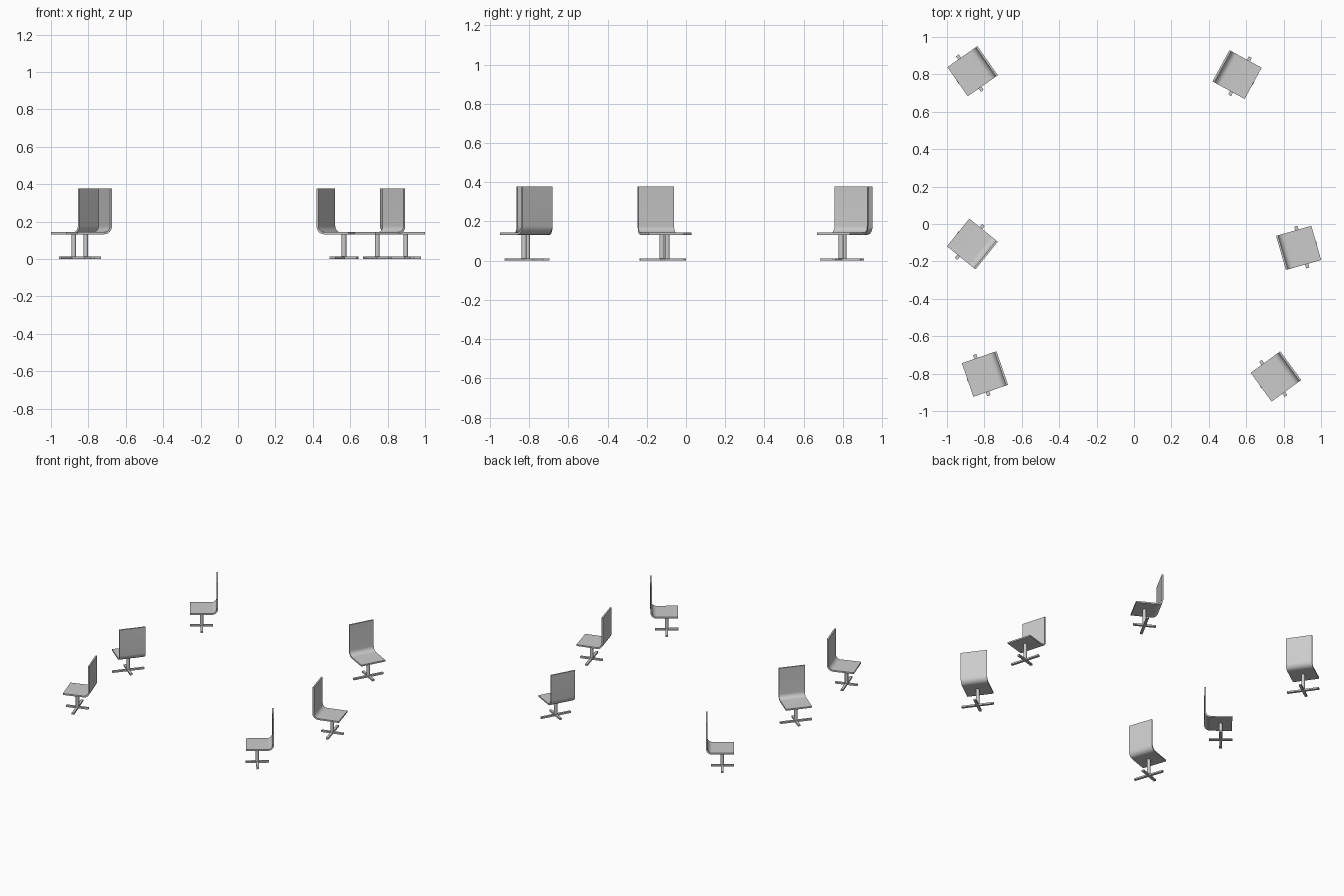
import bpy, bmesh, math
from mathutils import Matrix, Vector

if "Cube" in bpy.data.objects:
    bpy.data.objects.remove(bpy.data.objects["Cube"])

W, D = 0.19, 0.196          # seat width and depth
Z0, TOP, T = 0.132, 0.378, 0.011   # seat underside, back top, shell thickness
R = 0.045                   # outer bend radius
POST_X = 0.018              # pedestal offset towards the front


def finish(bm, name):
    bmesh.ops.recalc_face_normals(bm, faces=bm.faces)
    me = bpy.data.meshes.new(name)
    bm.to_mesh(me)
    bm.free()
    return me


def shell_mesh():
    # L-shaped bent sheet, chair faces +x
    def line(off):
        r, cx, cz = R - off, -D / 2 + R, Z0 + R
        arc = [(cx + r * math.cos(a), cz + r * math.sin(a))
               for a in (math.radians(270 - 90 * i / 8) for i in range(9))]
        return [(D / 2, Z0 + off)] + arc + [(-D / 2 + off, TOP)]
    outer, inner = line(0), line(T)
    bm = bmesh.new()
    rows = [[bm.verts.new((x, y, z)) for x, z in pts]
            for y in (-W / 2, W / 2) for pts in (outer, inner)]
    o0, i0, o1, i1 = rows
    for k in range(len(outer) - 1):
        for a, b in ((o0, o1), (i0, i1), (o0, i0), (o1, i1)):
            bm.faces.new((a[k], a[k + 1], b[k + 1], b[k]))
    for k in (0, -1):
        bm.faces.new((o0[k], i0[k], i1[k], o1[k]))
    return finish(bm, "seat_shell")


def post_mesh():
    bm = bmesh.new()
    h = Z0 - 0.006
    bmesh.ops.create_cone(bm, cap_ends=True, segments=16, radius1=0.0125, radius2=0.0125,
                          depth=h, matrix=Matrix.Translation((POST_X, 0, 0.006 + h / 2)))
    return finish(bm, "post")


def bar_mesh(name, lx, ly):
    bm = bmesh.new()
    bmesh.ops.create_cube(bm, size=1, matrix=Matrix.Translation((POST_X, 0, 0.006))
                          @ Matrix.Diagonal((lx, ly, 0.012, 1)))
    return finish(bm, name)


parts = [shell_mesh(), post_mesh(),
         bar_mesh("foot_bar_long", 0.018, 0.232), bar_mesh("foot_bar_short", 0.164, 0.018)]

# x, y, facing angle of each chair
chairs = [(-0.863, 0.817, 215), (0.551, 0.799, -28.5), (-0.864, -0.107, 141),
          (-0.797, -0.802, 199), (0.759, -0.815, 216), (0.88, -0.128, 16)]

for n, (x, y, ang) in enumerate(chairs, 1):
    for me in parts:
        ob = bpy.data.objects.new(f"chair_{n}_{me.name}", me)
        ob.location = (x, y, 0)
        ob.rotation_euler = (0, 0, math.radians(ang))
        bpy.context.collection.objects.link(ob)
        ob.select_set(True)
        bpy.context.view_layer.objects.active = ob

# Smooth the bends and posts, keep the edges sharp
for me in parts:
    me.polygons.foreach_set("use_smooth", [True] * len(me.polygons))
    me.set_sharp_from_angle(angle=math.radians(30))
